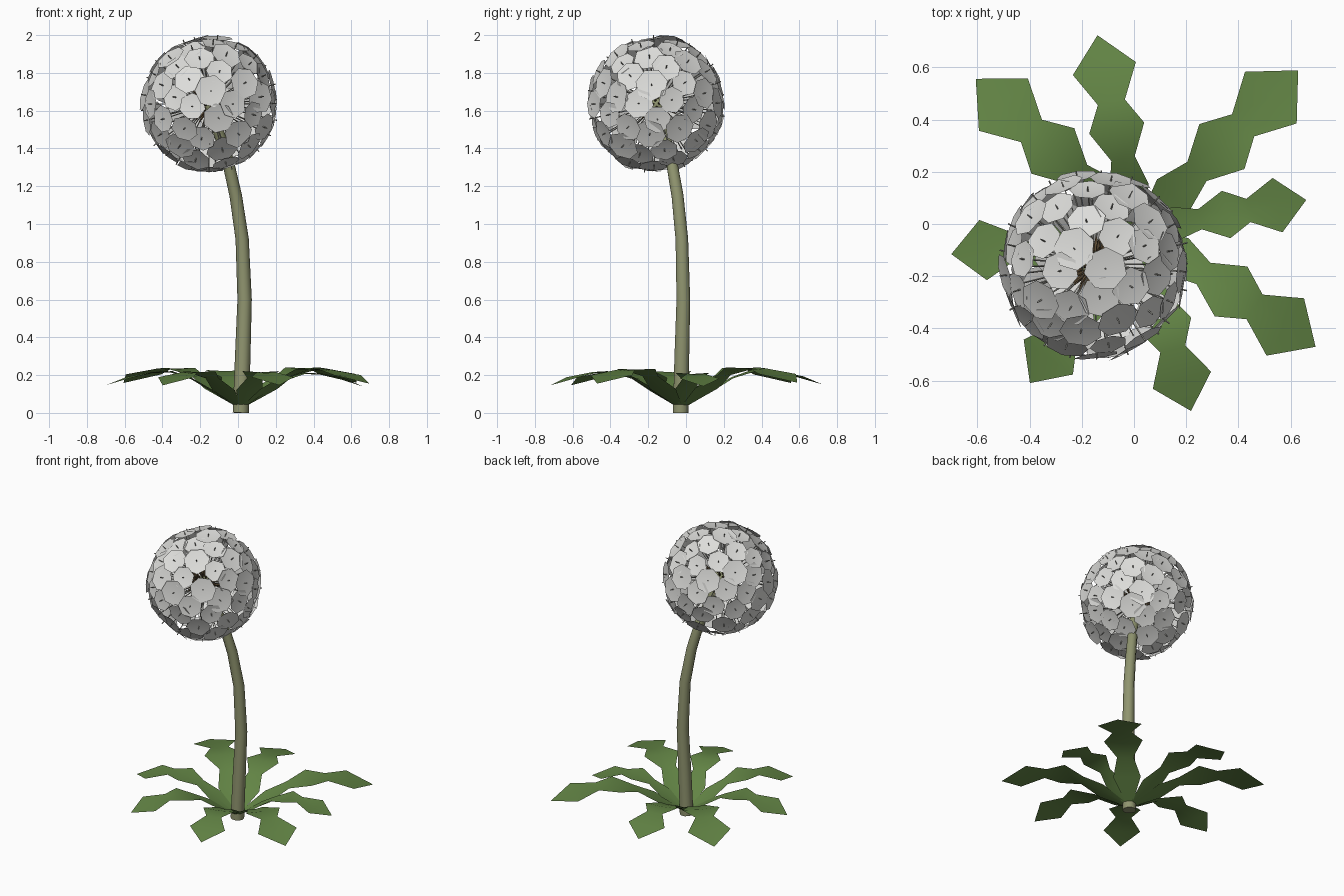
import bpy, bmesh, math, random
from mathutils import Vector, Matrix

if "Cube" in bpy.data.objects:
    bpy.data.objects.remove(bpy.data.objects["Cube"])

random.seed(4)
BASE = Vector((0.015, -0.025, 0))
HEAD = Vector((-0.152, -0.157, 1.635))


def mat(name, rgb):
    m = bpy.data.materials.new(name)
    m.diffuse_color = (*rgb, 1)
    m.use_nodes = True
    m.node_tree.nodes["Principled BSDF"].inputs["Base Color"].default_value = m.diffuse_color
    return m


leaf_green = mat("leaf green", (0.125, 0.235, 0.06))
stem_green = mat("stem olive", (0.28, 0.30, 0.16))
fluff = mat("fluff white", (0.72, 0.72, 0.70))
stalk_grey = mat("stalk grey", (0.42, 0.42, 0.38))
seed_brown = mat("seed brown", (0.12, 0.08, 0.04))


def finish(bm, name, mats, smooth=True):
    me = bpy.data.meshes.new(name)
    bm.to_mesh(me)
    bm.free()
    for m in mats:
        me.materials.append(m)
    for p in me.polygons:
        p.use_smooth = smooth
    ob = bpy.data.objects.new(name, me)
    bpy.context.collection.objects.link(ob)
    return ob


def tube(bm, pts, radii, sides, mi=0):
    """Sweep a round section along a path, with closed ends."""
    pts = [Vector(p) for p in pts]
    rings = []
    for i, p in enumerate(pts):
        d = pts[min(i + 1, len(pts) - 1)] - pts[max(i - 1, 0)]
        if i == 0:
            d = pts[1] - pts[0]
        d.normalize()
        u = d.cross(Vector((0, 1, 0)) if abs(d.y) < 0.9 else Vector((1, 0, 0))).normalized()
        v = d.cross(u)
        rings.append([bm.verts.new(p + radii[i] * (math.cos(a) * u + math.sin(a) * v))
                      for a in (2 * math.pi * k / sides for k in range(sides))])
    faces = []
    for a, b in zip(rings, rings[1:]):
        for k in range(sides):
            n = (k + 1) % sides
            faces.append(bm.faces.new((a[k], a[n], b[n], b[k])))
    faces += [bm.faces.new(rings[0][::-1]), bm.faces.new(rings[-1])]
    for f in faces:
        f.material_index = mi


# Curved stem
bm = bmesh.new()
tube(bm, [(0.015, -0.028, 0), (0.025, -0.022, 0.3), (0.035, -0.014, 0.6), (0.022, -0.022, 0.92),
          (-0.012, -0.045, 1.15), (-0.055, -0.078, 1.34), (-0.10, -0.115, 1.48), HEAD],
     [0.043, 0.041, 0.038, 0.035, 0.033, 0.031, 0.029, 0.028], 10)
bmesh.ops.recalc_face_normals(bm, faces=bm.faces)
stem = finish(bm, "stem", [stem_green])
bpy.context.view_layer.objects.active = stem
stem.select_set(True)
bpy.ops.object.shade_smooth_by_angle(angle=math.radians(40))
stem.select_set(False)

# Toothed leaves: (distance, half width, height) along one leaf, then (angle, scale)
PROFILE = [(0.02, 0.02, 0.03), (0.19, 0.087, 0.125), (0.32, 0.052, 0.195), (0.455, 0.122, 0.235),
           (0.57, 0.06, 0.23), (0.72, 0.14, 0.20), (0.868, 0.0, 0.16)]
LEAVES = [(10.3, 0.755), (45, 1.0), (101.7, 0.88), (136.9, 0.98),
          (187.2, 0.83), (234.7, 0.825), (286.4, 0.83), (326.8, 0.937)]
for i, (ang, s) in enumerate(LEAVES):
    bm = bmesh.new()
    rot = Matrix.Rotation(math.radians(ang), 3, 'Z')
    zs = 0.5 + 0.5 * s
    rows = []
    for r, w, z in PROFILE:
        ws = (w, 0, -w) if w else (0,)
        rows.append([bm.verts.new(BASE + rot @ Vector((r * s, y * s, z * zs + (0.006 if y else 0))))
                     for y in ws])
    for a, b in zip(rows, rows[1:]):
        for k in (0, 1):
            if len(b) == 3:
                bm.faces.new((a[k], a[k + 1], b[k + 1], b[k]))
            else:
                bm.faces.new((a[k], a[k + 1], b[0]))
    finish(bm, f"leaf_{i + 1}", [leaf_green])

# Receptacle in the middle of the head
bm = bmesh.new()
bmesh.ops.create_icosphere(bm, subdivisions=2, radius=0.055, matrix=Matrix.Translation(HEAD))
finish(bm, "receptacle", [stem_green])

# Seed head: seeds, thin stalks and shallow seven-sided parachutes
N = 92
tops, stalks = bmesh.new(), bmesh.new()
for i in range(N):
    z = 1 - (2 * i + 1) / N
    a = i * math.pi * (3 - math.sqrt(5))
    q = math.sqrt(1 - z * z)
    jitter = Vector([random.uniform(-0.05, 0.05) for _ in range(3)])
    d = (Vector((q * math.cos(a), q * math.sin(a), z)) + jitter).normalized()
    if d.dot(Vector((0.1, 0.085, -0.335)).normalized()) > 0.985:
        continue  # room for the stem
    tube(stalks, [HEAD + d * 0.10, HEAD + d * 0.368], [0.003, 0.003], 4, 0)
    tube(stalks, [HEAD + d * 0.05, HEAD + d * 0.075, HEAD + d * 0.11], [0.003, 0.008, 0.003], 5, 1)
    tilt = Vector([random.uniform(-0.12, 0.12) for _ in range(3)])
    rot = (d + tilt).to_track_quat('Z', 'Y').to_matrix() @ Matrix.Rotation(random.uniform(0, 6.28), 3, 'Z')
    c, r = HEAD + d * random.uniform(0.338, 0.35), random.uniform(0.072, 0.088)
    hub = tops.verts.new(c - d * 0.004)
    rim = [tops.verts.new(c + rot @ Vector((r * math.cos(t), r * math.sin(t), 0.004)))
           for t in (2 * math.pi * k / 7 for k in range(7))]
    for k in range(7):
        tops.faces.new((hub, rim[k], rim[(k + 1) % 7]))
finish(tops, "seed_parachutes", [fluff])
finish(stalks, "seed_stalks", [stalk_grey, seed_brown], smooth=False)
